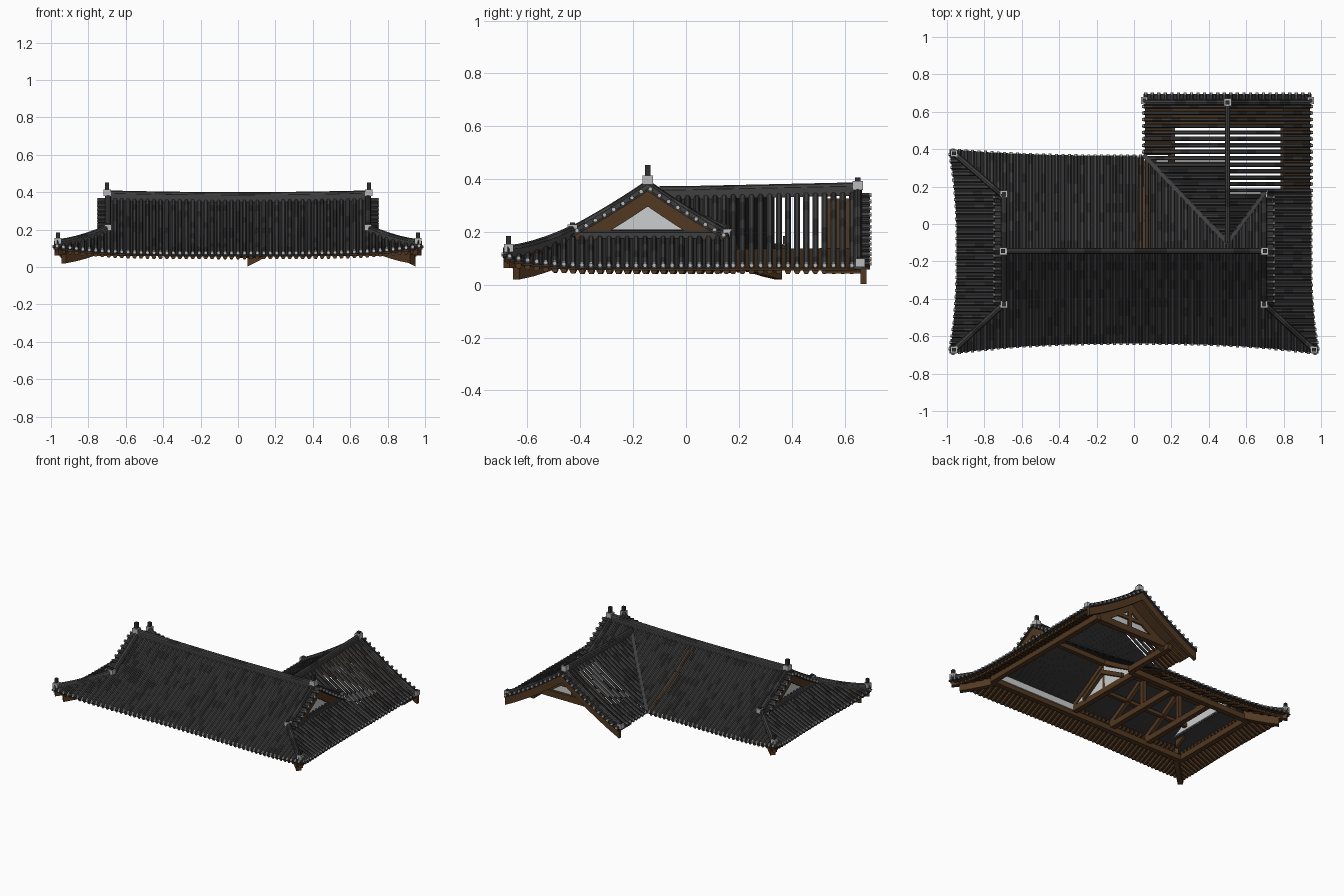
import bpy, bmesh, math, random
from mathutils import Vector as V

if "Cube" in bpy.data.objects:
    bpy.data.objects.remove(bpy.data.objects["Cube"])

random.seed(4)
MATS = []
for nm, c in [("tile_charcoal", (.05, .05, .05)), ("tile_black", (.028, .028, .028)),
              ("plaster_grey", (.6, .62, .62)), ("wood_brown", (.085, .04, .016)),
              ("wood_dark", (.05, .025, .011)), ("mortar_light", (.5, .5, .5))]:
    m = bpy.data.materials.new(nm)
    m.diffuse_color = (*c, 1)
    m.use_nodes = True
    m.node_tree.nodes["Principled BSDF"].inputs["Base Color"].default_value = m.diffuse_color
    MATS.append(m)
TILE, BLACK, PLASTER, WOOD, DARK, MORTAR = range(6)
PARTS = {}
STEP, YR = .0345, -.145


def part(name):
    if name not in PARTS:
        PARTS[name] = bmesh.new()
    return PARTS[name]


def sweep(name, pts, prof, mat):
    """Closed profile (sideways, up) carried along a path."""
    bm = part(name)
    d = pts[-1] - pts[0]
    side = V((-d.y, d.x, 0)).normalized()
    rings = [[bm.verts.new(p + side * u + V((0, 0, w))) for u, w in prof] for p in pts]
    n = len(prof)
    for a, b in zip(rings, rings[1:]):
        k = mat() if callable(mat) else mat
        for j in range(n):
            bm.faces.new((a[j], a[(j + 1) % n], b[(j + 1) % n], b[j])).material_index = k
    for r in (rings[0], rings[-1]):
        bm.faces.new(r).material_index = mat() if callable(mat) else mat


def ring(r, n=6):
    return [(r * math.cos(math.tau * i / n), r * math.sin(math.tau * i / n)) for i in range(n)]


def rect(w, lo, hi):
    return [(-w / 2, lo), (w / 2, lo), (w / 2, hi), (-w / 2, hi)]


def box(name, a, b, mat):
    """Box between two opposite corners."""
    y = (a[1] + b[1]) / 2
    sweep(name, [V((a[0], y, 0)), V((b[0], y, 0))], rect(abs(b[1] - a[1]), a[2], b[2]), mat)


def plate(name, pts, off, mat):
    """Thin flat panel."""
    bm = part(name)
    f = [bm.verts.new(p) for p in pts]
    g = [bm.verts.new(V(p) + V(off)) for p in pts]
    n = len(pts)
    faces = [f, g] + [(f[i], f[(i + 1) % n], g[(i + 1) % n], g[i]) for i in range(n)]
    for q in faces:
        bm.faces.new(q).material_index = mat


def tone():
    return BLACK if random.random() < .3 else TILE


# Curved roof surfaces
def ax(x):
    return min(1, abs(x) / .98)


def eave_front(x):
    return -.64 - .055 * ax(x) ** 2.5


def eave_back(x):
    return .365 + (.035 * ax(x) ** 2.5 if x < 0 else 0)


def main(x, y):
    e = eave_front(x) if y < YR else eave_back(x)
    t = (y - YR) / (e - YR)
    lf = ax(x) if (x < 0 or y < YR) else 0
    return V((x, y, .355 - .345 * t + .06 * t * t + .04 * lf ** 4 * t * t + .018 * ax(x) ** 2 * (1 - t)))


def bow(s, y):
    return 0 if s > 0 and y > -.15 else min(1, abs(y + .15) / .54)


def eave_side(s, y):
    return .948 + .042 * bow(s, y) ** 2.5


def flank(s, y, a):
    t = (a - .7) / (eave_side(s, y) - .7)
    return V((s * a, y, .188 - .12 * t + .04 * bow(s, y) ** 4 * t * t))


def wing(x, y):
    t = abs(x - .5) / .45
    return V((x, y, .333 - .323 * t + .058 * t * t + .022 * max(0, y) * (1 - t)))


def path(f, a, b, n, dz=0):
    return [f(a + (b - a) * i / n) + V((0, 0, dz)) for i in range(n + 1)]


def tile_row(f, a, b, wall=None, pan=True):
    """One course of round tiles, its pan tiles, eave cap, board and rafter."""
    L = abs(b - a)
    if L < .012:
        return
    n = max(1, round(L / .05))
    sweep("round_tiles", path(f, a, b, n, .004), ring(.0115), tone)
    if pan:
        sweep("pan_tiles", path(f, a, b, n), rect(STEP + .002, -.008, -.003), BLACK)
    if wall is None:
        return
    d = 1 if b > a else -1
    sweep("eave_caps", path(f, b - .003 * d, b + .006 * d, 1, .008), ring(.008), MORTAR)
    w = wall if (wall - a) * d > 0 else a
    sweep("eave_boards", path(f, w, b - .01 * d, 3), rect(STEP + .002, -.018, -.009), DARK)
    sweep("rafters", path(f, w, b - .02 * d, 3, -.027), ring(.012), WOOD)


def steps(a, b):
    n = round((b - a) / STEP)
    return [a + (b - a) * (i + .5) / n for i in range(n)]


# Main roof, front and back slopes
for x in steps(-.985, .985):
    past = max(0, abs(x) - .7)
    tile_row(lambda y: main(x, y), -.43 - past * .92 if past else YR - .005, eave_front(x), -.47)
    if x < .05:
        tile_row(lambda y: main(x, y), .15 + past * .87 if past else YR + .005, eave_back(x), .2,
                 not .02 < x < .1)
    elif x < .7:
        v = -.1 + (.5 - x) * 1.045 if x < .5 else -.1 + (x - .5) * 1.35
        tile_row(lambda y: main(x, y), YR + .005, v, None, x > .1)

# Hipped sides below the gables
for s in (-1, 1):
    for y in steps(-.685, .39 if s < 0 else .17):
        a = .7 + (max(0, -.43 - y) * 1.09 if y < 0 else max(0, y - .15) * 1.15 * (s < 0))
        tile_row(lambda v: flank(s, y, v), a, eave_side(s, y), .79)

# Rear wing, both slopes (open between the tile courses)
for y in steps(-.08, .645):
    west = y > .37
    tile_row(lambda x: wing(x, y), .495, .05 if west else .5 - (y + .1) * .957,
             .2 if west else None, y < .33)
    east = y > .17
    tile_row(lambda x: wing(x, y), .505, .95 if east else .5 + (y + .1) * .74,
             .8 if east else None, not east)
for a, b in ((.5, .06), (.5, .94)):
    f = lambda x: wing(x, .6)
    sweep("wing_end_boards", path(f, a, b, 6), rect(.14, -.03, -.02), WOOD)
sweep("exposed_boards", path(lambda y: main(.06, y), YR, .34, 6), rect(.12, -.032, -.024), WOOD)


# Ridges
def ridge(pts, w, h):
    sweep("ridges", pts, rect(w, -.01, h), TILE)
    sweep("ridges", [p + V((0, 0, h)) for p in pts], ring(w * .52, 8), tone)


def ornament(p, s, spike):
    box("ridge_ornaments", (p.x - s, p.y - s, p.z), (p.x + s, p.y + s, p.z + s * 1.7), MORTAR)
    q = s * .55
    box("ridge_ornaments", (p.x - q, p.y - q, p.z + s * 1.7), (p.x + q, p.y + q, p.z + s * 1.7 + spike), BLACK)


ridge(path(lambda x: main(x, YR), -.71, .71, 16), .03, .03)
ridge(path(lambda y: wing(.5, y), -.1, .66, 8), .028, .026)
ornament(wing(.5, .65) + V((0, 0, .012)), .02, .012)
for s in (-1, 1):
    ornament(main(s * .7, YR) + V((0, 0, .015)), .02, .04)
    corners = [(-.43, -.69)] + ([(.15, .395)] if s < 0 else [])
    for y0, y1 in corners:
        hip = lambda t: main(s * (.7 + .282 * t), y0 + (y1 - y0) * t)
        ridge(path(hip, 0, .97, 5), .03, .02)
        ornament(hip(.93) + V((0, 0, .01)), .018, .03)
        # corner hip rafter
        sweep("hip_rafters", path(hip, .2, .82, 3), rect(.034, -.098, -.012), WOOD)
        sweep("hip_rafters", path(hip, .82, .96, 1), rect(.03, -.05, -.012), WOOD)
    for y1 in (-.43, .16):
        ridge(path(lambda y: main(s * .695, y), YR, y1, 6), .03, .018)
        ornament(main(s * .695, y1) + V((0, 0, .006)), .018, .008)
# valleys
for xe, ye in ((.05, .37), (.7, .17)):
    sweep("valleys", path(lambda t: wing(.5 + (xe - .5) * t, -.1 + (ye + .1) * t), 0, 1, 6),
          rect(.024, -.008, .016), TILE)

# Main gables: verge tiles and bed, bargeboards, plaster triangle
for s in (-1, 1):
    for y in steps(-.43, .16):
        z = main(.7, y).z + .002
        sweep("verge_tiles", [V((s * .69, y, z)), V((s * .748, y, z))], ring(.0115), tone)
        sweep("eave_caps", [V((s * .745, y, z + .003)), V((s * .755, y, z + .003))], ring(.0085), MORTAR)
    for y1 in (-.43, .16):
        board = path(lambda y: main(.7, y), YR, y1, 6)
        for p in board:
            p.x = s * .722
        sweep("bargeboards", board, rect(.022, -.068, -.008), WOOD)
        sweep("verge_beds", board, rect(.05, -.01, 0), BLACK)
    plate("gable_plaster", [(s * .69, -.42, .19), (s * .69, .13, .19), (s * .69, YR, .34)],
          (s * .009, 0, 0), PLASTER)
    ridge([V((s * .725, -.4, .185)), V((s * .725, .13, .185))], .022, .012)

# Wing gable
for x in steps(.045, .955):
    z = wing(x, .65).z + .003
    sweep("verge_tiles", [V((x, .645, z)), V((x, .695, z))], ring(.0115), tone)
    sweep("eave_caps", [V((x, .692, z + .003)), V((x, .702, z + .003))], ring(.0085), MORTAR)
for d in (-1, 1):
    f = lambda t: wing(.5 + d * .45 * t, .65)
    ridge(path(f, 0, 1, 8), .03, .014)
    ornament(f(1) + V((-d * .005, .01, 0)), .018, .006)
    end = path(lambda t: f(t) + V((0, .022, 0)), 0, 1, 8)
    sweep("bargeboards", end, rect(.022, -.066, -.008), WOOD)
    sweep("verge_beds", end, rect(.048, -.01, 0), BLACK)
    sweep("wing_gable_frame", path(lambda t: wing(.5 + d * .3 * t, .545), .05, 1, 5), rect(.03, -.09, -.03), WOOD)
plate("gable_plaster", [(.28, .54, .13), (.72, .54, .13), (.5, .54, .28)], (0, .008, 0), PLASTER)
box("wing_gable_frame", (.2, .525, .09), (.8, .565, .135), WOOD)
box("wing_gable_frame", (.34, .53, .185), (.66, .56, .21), WOOD)
box("wing_gable_frame", (.485, .53, .13), (.515, .56, .31), WOOD)

# Timber frame below: wall plates, tie beams, trusses, purlins
for y, x0, x1 in ((-.47, -.79, .8), (.2, -.79, .2)):
    box("wall_plates", (x0, y - .018, .06), (x1, y + .018, .1), WOOD)
for x, y0, y1 in ((-.79, -.47, .2), (.8, -.47, .6), (.2, .2, .6)):
    box("wall_plates", (x - .018, y0, .06), (x + .018, y1, .1), WOOD)
for x in (-.5, -.2, .12):
    box("tie_beams", (x - .018, -.47, .085), (x + .018, .2, .125), WOOD)
    box("truss_posts", (x - .014, YR - .014, .12), (x + .014, YR + .014, .31), WOOD)
    for y1 in (-.47, .2):
        sweep("truss_rafters", path(lambda y: main(x, y), YR, y1, 4), rect(.028, -.05, -.015), WOOD)
box("purlins", (-.7, YR - .015, .295), (.7, YR + .015, .33), WOOD)
box("purlins", (-.69, -.315, .205), (.1, -.29, .23), WOOD)
box("purlins", (-.69, .0, .205), (.1, .025, .23), WOOD)
# white infill under the roof, with braces on the cross wall
plate("inner_plaster", [(.128, -.44, .11), (.128, .17, .11), (.128, YR, .29)], (.006, 0, 0), PLASTER)
plate("inner_plaster", [(.13, -.45, .09), (.78, -.45, .09), (.78, -.45, .135), (.13, -.45, .135)],
      (0, .008, 0), PLASTER)
for y1 in (-.33, .06):
    sweep("wall_braces", [V((.145, YR, .24)), V((.145, y1, .125))], rect(.022, -.016, .016), WOOD)

# Turn the collected parts into objects
for name, bm in PARTS.items():
    bmesh.ops.recalc_face_normals(bm, faces=bm.faces)
    me = bpy.data.meshes.new(name)
    bm.to_mesh(me)
    bm.free()
    for m in MATS:
        me.materials.append(m)
    bpy.context.collection.objects.link(bpy.data.objects.new(name, me))
